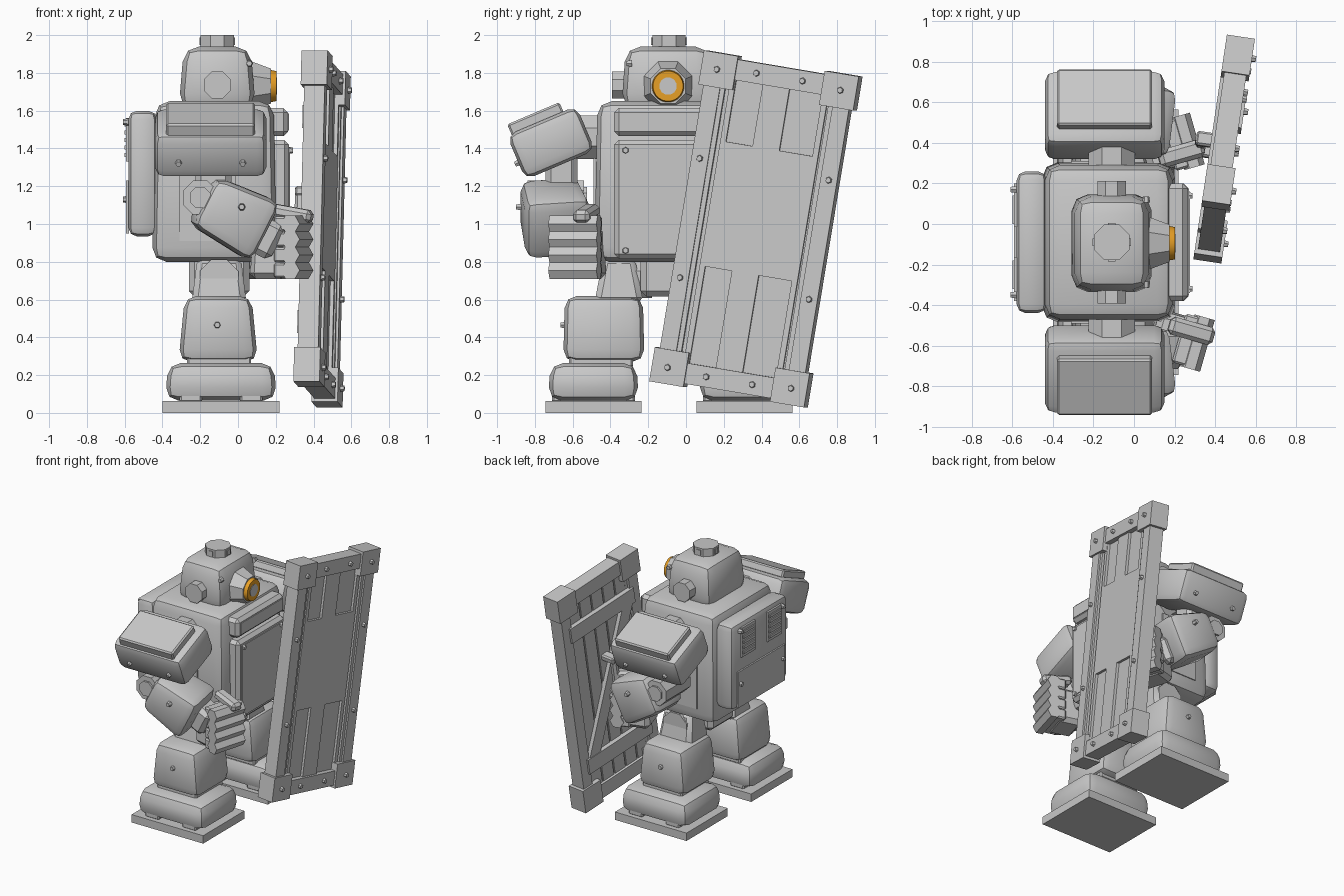
import bpy, bmesh
from math import radians, pi
from mathutils import Matrix, Vector

cube = bpy.data.objects.get("Cube")
if cube:
    bpy.data.objects.remove(cube, do_unlink=True)


def material(name, color):
    m = bpy.data.materials.new(name)
    m.use_nodes = True
    m.diffuse_color = color
    m.node_tree.nodes["Principled BSDF"].inputs["Base Color"].default_value = color
    return m


GREY = material("plain grey", (0.58, 0.58, 0.58, 1))
ORANGE = material("orange", (0.85, 0.37, 0.02, 1))
ID = Matrix.Identity(4)
MID_Y = -0.09


def rot(axis, deg):
    return Matrix.Rotation(radians(deg), 4, axis)


AXES = {"z": ID, "x": rot("Y", 90), "-x": rot("Y", -90), "y": rot("X", -90), "-y": rot("X", 90)}


def finish(name, bm, matrix, mat):
    bm.transform(matrix)
    bmesh.ops.recalc_face_normals(bm, faces=bm.faces)
    mesh = bpy.data.meshes.new(name)
    bm.to_mesh(mesh)
    bm.free()
    mesh.materials.append(mat)
    mesh.shade_smooth()
    mesh.set_sharp_from_angle(angle=radians(32))
    ob = bpy.data.objects.new(name, mesh)
    bpy.context.collection.objects.link(ob)
    return ob


def block(name, loc, size, bevel=0.0, seg=1, turn=ID, top=(1, 1), bottom=(1, 1), frame=ID, mat=GREY):
    """Chamfered box whose ends along its own z can be narrowed."""
    bm = bmesh.new()
    bmesh.ops.create_cube(bm, size=1)
    for v in bm.verts:
        s = top if v.co.z > 0 else bottom
        v.co = Vector((v.co.x * size[0] * s[0], v.co.y * size[1] * s[1], v.co.z * size[2]))
    if bevel:
        bmesh.ops.bevel(bm, geom=bm.edges[:], offset=bevel, segments=seg, profile=0.5, affect="EDGES")
    return finish(name, bm, frame @ Matrix.Translation(loc) @ turn, mat)


def prism(name, loc, axis, r1, depth, r2=None, sides=8, frame=ID, mat=GREY):
    bm = bmesh.new()
    bmesh.ops.create_cone(bm, cap_ends=True, segments=sides, radius1=r1,
                          radius2=r1 if r2 is None else r2, depth=depth)
    bm.transform(rot("Z", 180 / sides))
    return finish(name, bm, frame @ Matrix.Translation(loc) @ AXES[axis], mat)


def bolt(loc, axis, frame=ID):
    return prism("bolt", loc, axis, 0.02, 0.03, 0.015, 6, frame)


def mirror(parts, dx=0.0):
    flip = Matrix.Translation((dx, 2 * MID_Y, 0)) @ Matrix.Scale(-1, 4, (0, 1, 0))
    for ob in parts:
        mesh = ob.data.copy()
        mesh.transform(flip)
        mesh.flip_normals()
        bpy.context.collection.objects.link(bpy.data.objects.new("left_" + ob.name, mesh))


# Torso with front panels and back pack
block("torso", (-0.125, MID_Y, 1.225), (0.66, 0.79, 0.85), 0.075, 2, top=(0.95, 0.96))
block("chest_panel", (0.205, MID_Y, 1.13), (0.13, 0.58, 0.63), 0.025)
block("chest_plate", (0.27, MID_Y, 1.13), (0.012, 0.5, 0.55))
block("collar_panel", (0.2, MID_Y, 1.54), (0.13, 0.58, 0.15), 0.025)
block("collar_plate", (0.265, MID_Y, 1.54), (0.012, 0.52, 0.09))
for y in (-0.32, 0.14):
    for z in (0.86, 1.39):
        bolt((0.275, y, z), "x")
block("back_pack", (-0.505, MID_Y, 1.267), (0.15, 0.7, 0.665), 0.045, 2)
block("back_lower_plate", (-0.585, MID_Y, 1.09), (0.014, 0.58, 0.28))
for y in (-0.25, 0.07):
    block("vent_frame", (-0.585, y, 1.445), (0.015, 0.17, 0.23))
    for i in range(5):
        block("vent_slat", (-0.594, y, 1.365 + i * 0.04), (0.014, 0.14, 0.02))
for y in (-0.35, 0.17):
    for z in (1.13, 1.54):
        bolt((-0.595, y, z), "-x")

# Head
block("head", (-0.11, MID_Y - 0.005, 1.775), (0.43, 0.52, 0.33), 0.08, 2, top=(0.82, 0.86), bottom=(0.95, 0.95))
block("neck", (-0.11, MID_Y, 1.64), (0.32, 0.38, 0.08), 0.02)
prism("head_cap", (-0.11, MID_Y, 1.963), "z", 0.095, 0.074)
for a in range(4):
    block("cap_notch", (0.088, 0, 0), (0.012, 0.035, 0.04),
          frame=Matrix.Translation((-0.11, MID_Y, 1.967)) @ rot("Z", a * 90))
ear = prism("ear", (-0.11, -0.355, 1.735), "-y", 0.077, 0.075)
head_bolt = bolt((0.06, -0.3, 1.85), "-y")

# Eye: cone housing, ring and lens
EYE = (MID_Y - 0.005, 1.73)
prism("eye_housing", (0.125, *EYE), "x", 0.14, 0.1, 0.1)
prism("eye_ring", (0.185, *EYE), "x", 0.087, 0.036, 0.08, 24, mat=ORANGE)
prism("eye_lens", (0.185, *EYE), "x", 0.047, 0.042, sides=12)

# Arm: shoulder pad, joints, forearm
arm = [ear, head_bolt]
arm.append(prism("shoulder_joint", (-0.11, -0.53, 1.46), "y", 0.125, 0.2))
PAD = Matrix.Translation((-0.145, -0.715, 1.43)) @ rot("X", 23)
arm.append(block("shoulder_pad", (0, 0, 0), (0.59, 0.4, 0.255), 0.05, 2, frame=PAD))
arm.append(block("shoulder_plate", (0, 0, 0.135), (0.47, 0.3, 0.09), 0.01, frame=PAD @ Matrix.Translation((0, -0.025, 0))))
for x in (-0.17, 0.17):
    arm.append(bolt((x, -0.205, -0.03), "-y", PAD))
arm.append(block("upper_arm", (-0.13, -0.66, 1.24), (0.19, 0.17, 0.3), 0.03))
arm.append(prism("elbow", (-0.2, -0.69, 1.14), "y", 0.098, 0.3))
arm.append(prism("elbow_pin", (-0.2, -0.69, 1.14), "y", 0.06, 0.33))
FOREARM = Matrix.Translation((-0.03, -0.7, 1.045)) @ rot("Y", 117) @ rot("X", -8)
arm.append(block("forearm", (0, 0, 0), (0.36, 0.37, 0.37), 0.06, 2, frame=FOREARM,
                 bottom=(0.8, 0.85), top=(0.98, 0.95)))
arm.append(bolt((0.02, -0.885, 1.09), "-y"))

# Fist
hand = [block("wrist", (0.14, -0.62, 0.93), (0.16, 0.19, 0.2), 0.03, turn=rot("Y", 27))]
HAND = Matrix.Translation((0.25, -0.57, 0.87)) @ rot("Z", -16)
hand.append(block("palm", (-0.07, 0, -0.02), (0.2, 0.23, 0.28), 0.03, frame=HAND, top=(0.85, 0.9)))
for i in range(4):
    hand.append(prism("finger", (0.065, 0, -0.115 + i * 0.082), "y", 0.052, 0.265, sides=6, frame=HAND))
    hand.append(block("knuckle", (0.02, 0, -0.115 + i * 0.082), (0.1, 0.25, 0.078), 0.01, frame=HAND))
hand.append(block("thumb", (0.02, 0.05, 0.185), (0.23, 0.09, 0.07), 0.02, turn=rot("Y", 10), frame=HAND))
mirror(hand, -0.05)

# Leg: hip, shin, foot and sole
leg = [block("hip", (-0.1, -0.355, 0.7), (0.29, 0.26, 0.24), 0.03, top=(0.8, 0.65)),
       prism("hip_joint", (-0.1, -0.32, 0.71), "y", 0.11, 0.28),
       block("shin", (-0.105, -0.435, 0.445), (0.42, 0.43, 0.35), 0.065, 2, top=(0.84, 0.96)),
       block("foot", (-0.09, -0.49, 0.165), (0.59, 0.48, 0.2), 0.07, 2, top=(0.95, 0.95)),
       block("ankle_cuff", (-0.1, -0.45, 0.27), (0.34, 0.34, 0.06), 0.01),
       block("sole", (-0.09, -0.49, 0.031), (0.62, 0.51, 0.062)),
       bolt((-0.11, -0.65, 0.465), "-y")]
for x in (-0.25, 0.07):
    leg.append(block("sole_tread", (x, -0.49, 0.08), (0.12, 0.44, 0.05), 0.01))
mirror(arm + leg)
block("pelvis", (-0.1, MID_Y, 0.73), (0.32, 0.3, 0.23), 0.03)

# Side plates on the torso
side = block("torso_side_plate", (-0.16, -0.484, 1.13), (0.3, 0.012, 0.44))
mirror([side])

# Shield: local x is outward, y is width, z is height
SHIELD = Matrix.Translation((0.445, 0.37, 0.974)) @ rot("Z", -8.5) @ rot("X", -9.5)


def plank(name, y0, y1, z0, z1, x0, x1, bevel=0.0):
    return block(name, ((x0 + x1) / 2, (y0 + y1) / 2, (z0 + z1) / 2),
                 (x1 - x0, y1 - y0, z1 - z0), bevel, frame=SHIELD)


plank("shield_board", -0.37, 0.37, -0.84, 0.84, -0.025, 0.015)
plank("shield_center", -0.26, 0.27, -0.24, 0.43, 0.015, 0.035)
for y0, y1 in ((-0.26, -0.23), (-0.085, 0.06), (0.24, 0.27)):
    plank("shield_slat", y0, y1, 0.43, 0.76, 0.015, 0.035)
    plank("shield_slat", y0, y1, -0.76, -0.24, 0.015, 0.035)
for s in (-1, 1):
    rail = sorted((s * 0.395, s * 0.305))
    plank("shield_side_rail", *rail, -0.8, 0.8, -0.055, 0.055)
    lip = sorted((s * 0.31, s * 0.28))
    plank("shield_inner_lip", *lip, -0.78, 0.78, -0.035, 0.042)
    bar = sorted((s * 0.87, s * 0.76))
    plank("shield_end_bar", -0.34, 0.34, *bar, -0.055, 0.055)
    for t in (-1, 1):
        plank("shield_corner", *sorted((s * 0.42, s * 0.235)), *sorted((t * 0.888, t * 0.705)), -0.07, 0.07)
        bolt((0.075, s * 0.335, t * 0.8), "x", SHIELD)
        bolt((0.06, s * 0.125, t * 0.815), "x", SHIELD)
        bolt((0.06, s * 0.35, t * 0.32), "x", SHIELD)

# Shield back: planks, cross boards, brace and grip
for i in range(5):
    y = -0.24 + i * 0.12
    plank("back_plank", y - 0.054, y + 0.054, -0.76, 0.76, -0.034, -0.025)
for z in (-0.55, 0.55):
    plank("cross_board", -0.33, 0.33, z - 0.06, z + 0.06, -0.07, -0.03)
block("diagonal_brace", (-0.048, 0, 0), (0.034, 0.1, 1.14), turn=rot("X", 27), frame=SHIELD)
prism("shield_grip", (-0.12, 0, 0.04), "z", 0.03, 0.36, frame=SHIELD)
for z in (-0.12, 0.2):
    block("grip_mount", (-0.08, 0, z), (0.13, 0.07, 0.05), 0.01, frame=SHIELD)
